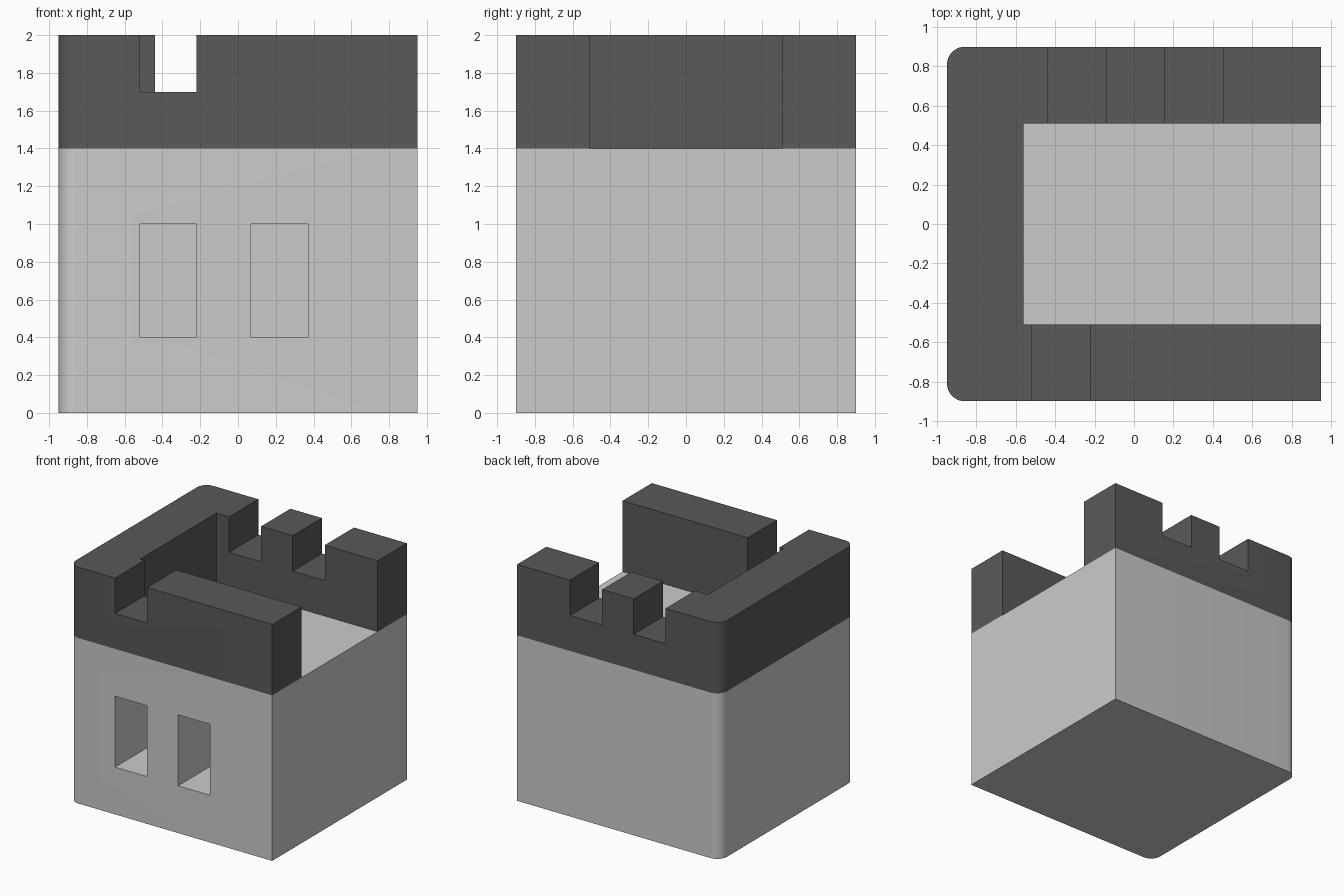
import bpy, bmesh
from math import cos, sin, radians

if "Cube" in bpy.data.objects:
    bpy.data.objects.remove(bpy.data.objects["Cube"])

W, D = 0.95, 0.90          # half width, half depth
R, SEG = 0.09, 8           # rounded left corners
DECK, TOP, NOTCH = 1.4, 2.0, 1.7
INX, INY = -0.56, 0.51     # inner faces of the parapet


def arc(cx, cy, a0, a1):
    return [(cx + R * cos(radians(a0 + (a1 - a0) * i / SEG)),
             cy + R * sin(radians(a0 + (a1 - a0) * i / SEG))) for i in range(SEG + 1)]


def prism(name, outline, z0, z1):
    bm = bmesh.new()
    face = bm.faces.new([bm.verts.new((x, y, z0)) for x, y in outline])
    ext = bmesh.ops.extrude_face_region(bm, geom=[face], use_keep_orig=True)
    verts = [g for g in ext["geom"] if isinstance(g, bmesh.types.BMVert)]
    bmesh.ops.translate(bm, verts=verts, vec=(0, 0, z1 - z0))
    bmesh.ops.recalc_face_normals(bm, faces=bm.faces)
    mesh = bpy.data.meshes.new(name)
    bm.to_mesh(mesh)
    bm.free()
    obj = bpy.data.objects.new(name, mesh)
    bpy.context.collection.objects.link(obj)
    return obj


def cut_box(obj, x0, x1, y0, y1, z0, z1):
    cutter = prism("cutter", [(x0, y0), (x1, y0), (x1, y1), (x0, y1)], z0, z1)
    cutter.hide_render = True
    mod = obj.modifiers.new("cut", 'BOOLEAN')
    mod.operation, mod.solver, mod.object = 'DIFFERENCE', 'EXACT', cutter
    bpy.context.view_layer.objects.active = obj
    bpy.ops.object.modifier_apply(modifier=mod.name)
    bpy.data.objects.remove(cutter)


def smooth(obj):
    bpy.ops.object.select_all(action='DESELECT')
    obj.select_set(True)
    bpy.context.view_layer.objects.active = obj
    bpy.ops.object.shade_smooth_by_angle(angle=radians(30))


# Outer footprint from right back, around the rounded left side, to right front
outer = [(W, D)] + arc(-W + R, D - R, 90, 180) + arc(-W + R, -D + R, 180, 270) + [(W, -D)]

# Solid tower body with two deep window recesses in the front
body = prism("tower_body", outer, 0, DECK)
for x in (-0.52, 0.07):
    cut_box(body, x, x + 0.30, -D - 0.2, -D + 0.5, 0.4, 1.0)

# U-shaped parapet, open on the right side
parapet = prism("parapet", outer + [(W, -INY), (INX, -INY), (INX, INY), (W, INY)], DECK, TOP)

# Notches: one in the front wall, two in the back wall
cut_box(parapet, -0.52, -0.22, -D - 0.2, -INY + 0.1, NOTCH, TOP + 0.2)
for x in (-0.44, 0.155):
    cut_box(parapet, x, x + 0.30, INY - 0.1, D + 0.2, NOTCH, TOP + 0.2)

# Dark parapet colour
dark = bpy.data.materials.new("dark_stone")
dark.diffuse_color = (0.1, 0.1, 0.1, 1)
dark.use_nodes = True
dark.node_tree.nodes["Principled BSDF"].inputs["Base Color"].default_value = dark.diffuse_color
parapet.data.materials.clear()
parapet.data.materials.append(dark)

smooth(body)
smooth(parapet)
